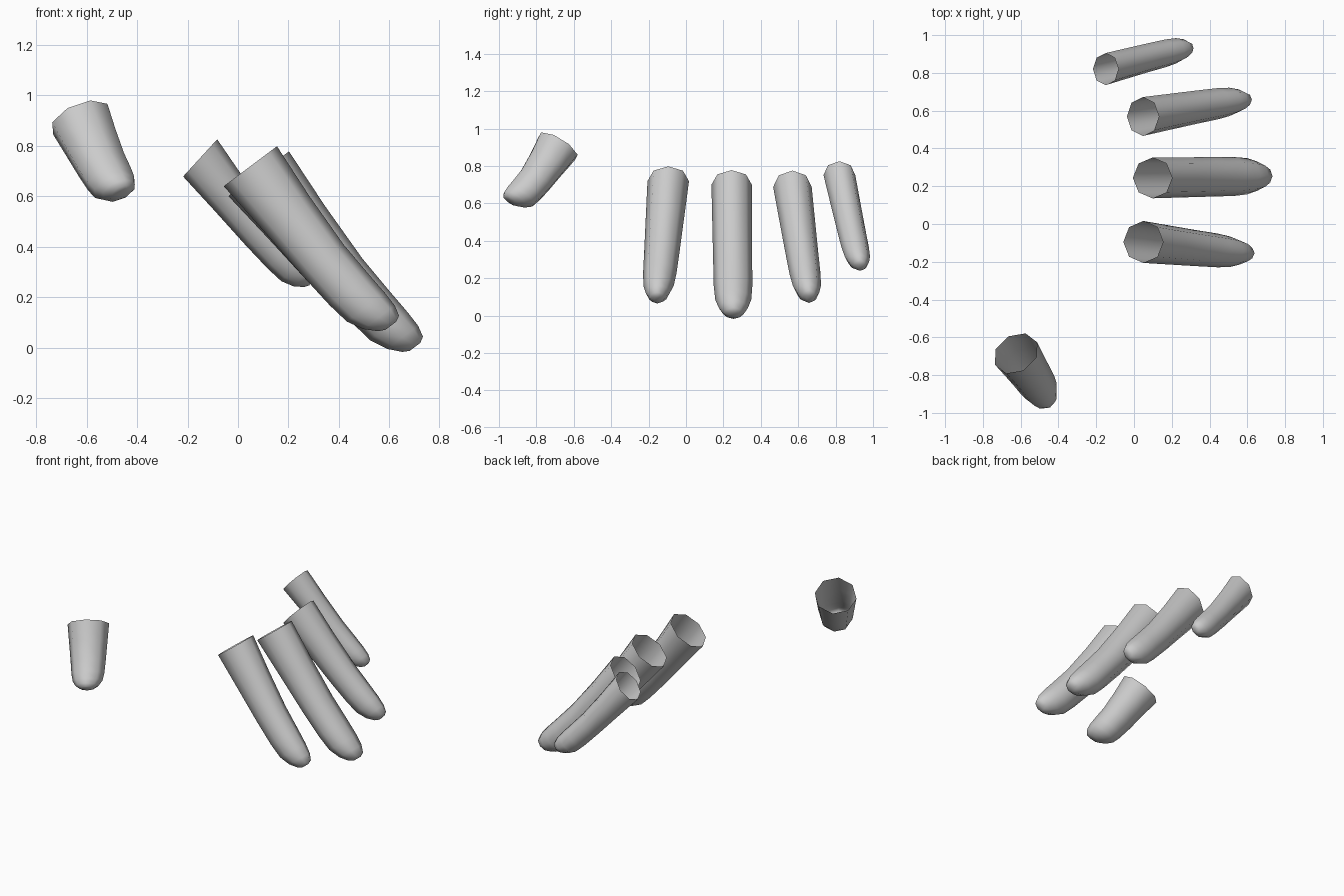
import bpy, bmesh, math
from mathutils import Vector

if "Cube" in bpy.data.objects:
    bpy.data.objects.remove(bpy.data.objects["Cube"])

SIDES = 8
# Shared side profile: (fraction of length, palm edge, back edge, width factor)
PROFILE = [(0, -1, 1, 1), (.28, -.85, .88, 1), (.56, -.72, .83, 1), (.75, -.6, .9, 1),
           (.86, -.48, .95, .94), (.935, -.22, .96, .76), (.985, .1, .88, .48), (1, .3, .7, .2)]


def finger(name, base, along, back, length, thick, width, taper, drop=0.0, drift=0.0):
    """Open tube from the knuckle ring to a rounded, closed tip."""
    base = Vector(base)
    d = Vector(along).normalized()
    v = Vector(back)
    v = (v - d * v.dot(d)).normalized()
    w = d.cross(v).normalized()
    if w.y < 0:
        w = -w
    bm = bmesh.new()
    rings = []
    for t, lo, hi, f in PROFILE:
        centre = base + d * (t * length) + v * (thick * (lo + hi) / 2 + drop * t) + w * (drift * t)
        rv = thick * (hi - lo) / 2
        rw = width * (1 - taper * t) * f
        rings.append([bm.verts.new(centre + v * (rv * math.cos(a)) + w * (rw * math.sin(a)))
                      for a in (2 * math.pi * i / SIDES for i in range(SIDES))])
    for r0, r1 in zip(rings, rings[1:]):
        for i in range(SIDES):
            j = (i + 1) % SIDES
            bm.faces.new((r0[i], r0[j], r1[j], r1[i]))
    bm.faces.new(rings[-1])
    bmesh.ops.recalc_face_normals(bm, faces=bm.faces)
    # make sure the sleeve faces outward
    bm.faces.ensure_lookup_table()
    tip = bm.faces[-1]
    if tip.normal.dot(d) < 0:
        bmesh.ops.reverse_faces(bm, faces=bm.faces)
    for f in bm.faces:
        f.smooth = True
    mesh = bpy.data.meshes.new(name)
    bm.to_mesh(mesh)
    bm.free()
    ob = bpy.data.objects.new(name, mesh)
    bpy.context.collection.objects.link(ob)
    return ob


# Four fingers, sloping down towards +x
finger("index_finger", (.049, -.095, .719), (.60, 0, -.80), (.80, 0, .60), .84, .132, .111, .26, 0, -.06)
finger("middle_finger", (.098, .244, .70), (.60, 0, -.80), (.80, 0, .60), .92, .130, .108, .06, 0, .01)
finger("ring_finger", (.047, .569, .688), (.72, 0, -.695), (.695, 0, .72), .81, .122, .103, .26, -.105, .09)
finger("little_finger", (-.15, .82, .752), (.737, 0, -.676), (.676, 0, .737), .66, .10, .085, .18, -.11, .112)

# Thumb, short and turned to the front
finger("thumb", (-.625, -.685, .905), (.35, -.50, -.79), (.324, -.73, .607), .42, .124, .127, .28)
